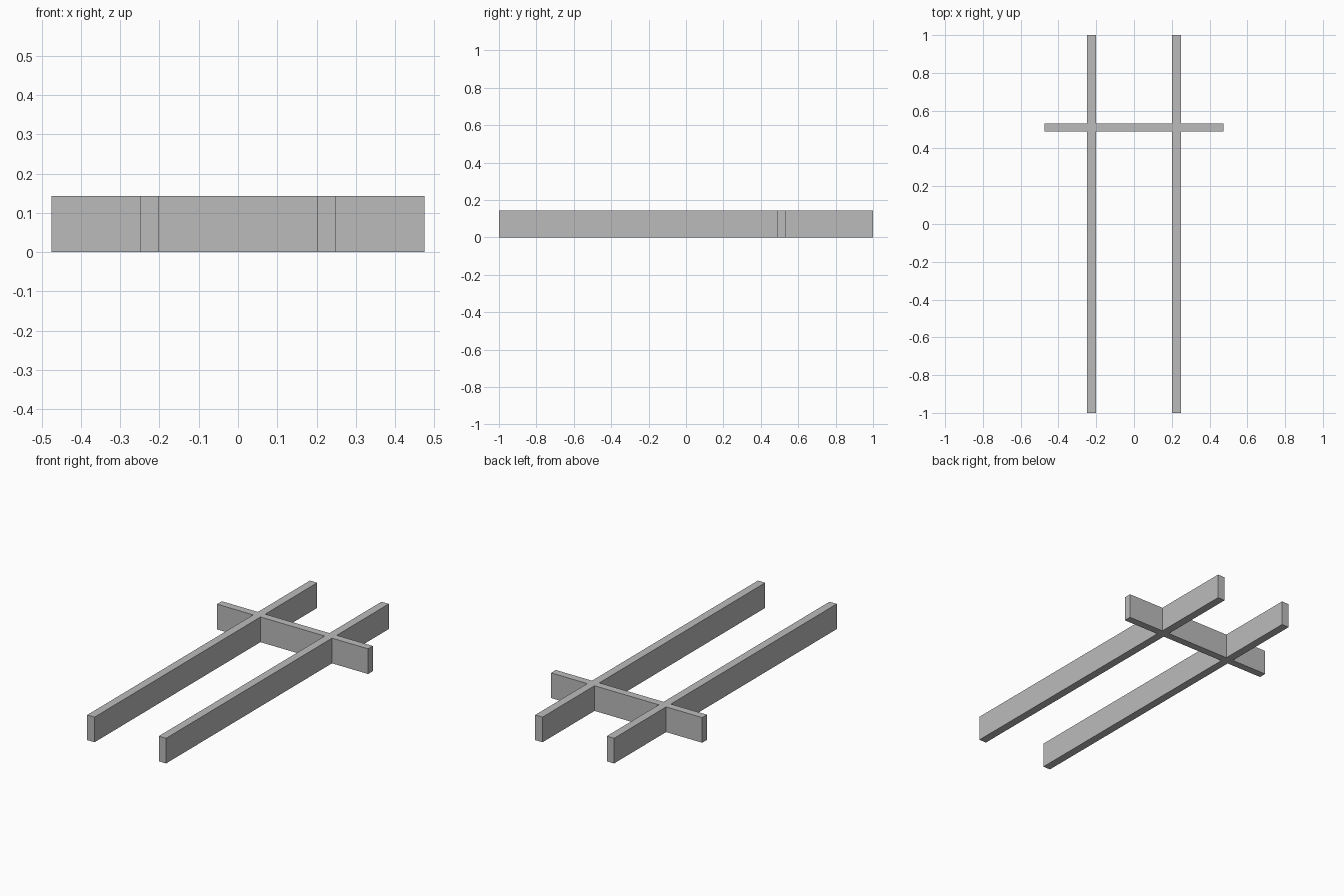
import bpy
import bmesh

if "Cube" in bpy.data.objects:
    bpy.data.objects.remove(bpy.data.objects["Cube"])

# Overall sizes
HEIGHT = 0.143
RAIL_IN, RAIL_OUT = 0.202, 0.248
BAR_END = 0.475
BAR_FRONT, BAR_BACK = 0.49, 0.533

grey = bpy.data.materials.new("plain grey")
grey.diffuse_color = (0.5, 0.5, 0.5, 1.0)
grey.use_nodes = True
grey.node_tree.nodes["Principled BSDF"].inputs["Base Color"].default_value = grey.diffuse_color

# Plan grid: rails run along y, the crossbar runs along x
xs = [-BAR_END, -RAIL_OUT, -RAIL_IN, RAIL_IN, RAIL_OUT, BAR_END]
ys = [-1.0, BAR_FRONT, BAR_BACK, 1.0]
RAIL_COLUMNS = (1, 3)
BAR_ROW = 1

# Fill the grid cells covered by a rail or the crossbar
bm = bmesh.new()
for i in range(len(xs) - 1):
    for j in range(len(ys) - 1):
        if i in RAIL_COLUMNS or j == BAR_ROW:
            corners = ((xs[i], ys[j]), (xs[i + 1], ys[j]),
                       (xs[i + 1], ys[j + 1]), (xs[i], ys[j + 1]))
            bm.faces.new([bm.verts.new((x, y, 0)) for x, y in corners])
bmesh.ops.remove_doubles(bm, verts=bm.verts[:], dist=1e-4)

# Raise the plan into one solid lap-jointed frame
top = bmesh.ops.extrude_face_region(bm, geom=bm.faces[:], use_keep_orig=True)
raised = [g for g in top["geom"] if isinstance(g, bmesh.types.BMVert)]
bmesh.ops.translate(bm, verts=raised, vec=(0, 0, HEIGHT))
bmesh.ops.recalc_face_normals(bm, faces=bm.faces[:])

mesh = bpy.data.meshes.new("rails_and_crossbar")
bm.to_mesh(mesh)
bm.free()
mesh.materials.append(grey)
frame = bpy.data.objects.new("rails_and_crossbar", mesh)
bpy.context.collection.objects.link(frame)
